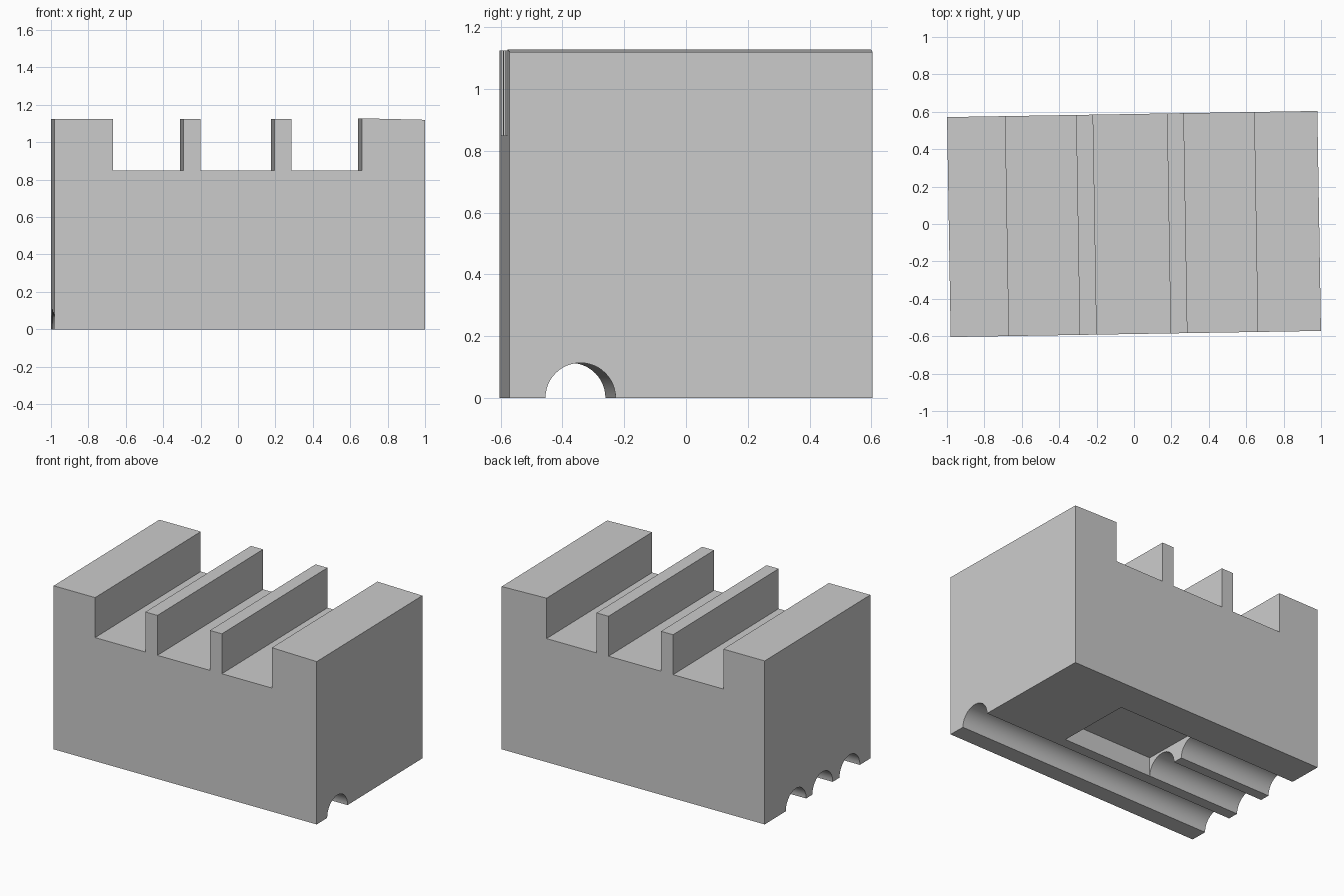
import bpy
import bmesh
import math
from mathutils import Matrix

cube = bpy.data.objects.get("Cube")
if cube:
    bpy.data.objects.remove(cube, do_unlink=True)

HALF_L, HALF_W = 0.99, 0.588
FLOOR, TOP = 0.85, 1.125
RADIUS = 0.1135

grey = bpy.data.materials.new("plain_grey")
grey.use_nodes = True
colour = (0.6, 0.6, 0.6, 1)
grey.diffuse_color = colour
grey.node_tree.nodes["Principled BSDF"].inputs["Base Color"].default_value = colour


def make_object(name, bm):
    bmesh.ops.recalc_face_normals(bm, faces=bm.faces)
    mesh = bpy.data.meshes.new(name)
    bm.to_mesh(mesh)
    bm.free()
    mesh.materials.append(grey)
    obj = bpy.data.objects.new(name, mesh)
    bpy.context.collection.objects.link(obj)
    return obj


def cut(target, cutter):
    mod = target.modifiers.new("cut", "BOOLEAN")
    mod.operation = "DIFFERENCE"
    mod.solver = "EXACT"
    mod.object = cutter
    bpy.context.view_layer.objects.active = target
    bpy.ops.object.modifier_apply(modifier=mod.name)
    bpy.data.objects.remove(cutter, do_unlink=True)


def groove_cutter(y, x0, x1):
    bm = bmesh.new()
    place = Matrix.Translation(((x0 + x1) / 2, y, 0)) @ Matrix.Rotation(math.pi / 2, 4, "Y")
    bmesh.ops.create_cone(bm, cap_ends=True, segments=48, radius1=RADIUS,
                          radius2=RADIUS, depth=x1 - x0, matrix=place)
    return make_object("groove_cutter", bm)


def box_cutter(x0, x1, y0, y1, z0, z1):
    bm = bmesh.new()
    place = Matrix.Translation(((x0 + x1) / 2, (y0 + y1) / 2, (z0 + z1) / 2))
    size = Matrix.Diagonal((x1 - x0, y1 - y0, z1 - z0, 1))
    bmesh.ops.create_cube(bm, size=1, matrix=place @ size)
    return make_object("pocket_cutter", bm)


# Block with three slots across the top; the right shoulder slopes slightly
profile = [(-HALF_L, 0), (-HALF_L, TOP)]
for x0, x1 in ((-0.678, -0.3), (-0.209, 0.186), (0.276, 0.652)):
    profile += [(x0, TOP), (x0, FLOOR), (x1, FLOOR), (x1, TOP)]
profile[-1] = (0.652, 1.128)
profile += [(HALF_L, 1.12), (HALF_L, 0)]

bm = bmesh.new()
face = bm.faces.new([bm.verts.new((x, -HALF_W, z)) for x, z in profile])
side = bmesh.ops.extrude_face_region(bm, geom=[face])
moved = [v for v in side["geom"] if isinstance(v, bmesh.types.BMVert)]
bmesh.ops.translate(bm, verts=moved, vec=(0, 2 * HALF_W, 0))
block = make_object("slotted_block", bm)

# Underside: one full-length groove, a pocket, and two grooves leading into it
cut(block, groove_cutter(-0.358, -1.2, 1.2))
cut(block, box_cutter(-0.277, 0.412, -0.171, 0.354, -0.1, 0.13))
for y in (-0.056, 0.24):
    cut(block, groove_cutter(y, -1.2, -0.15))

# Smooth groove walls, and the small turn of the whole block
block.rotation_euler.z = math.radians(0.95)
bpy.ops.object.select_all(action="DESELECT")
block.select_set(True)
bpy.context.view_layer.objects.active = block
bpy.ops.object.shade_smooth_by_angle(angle=math.radians(30))
